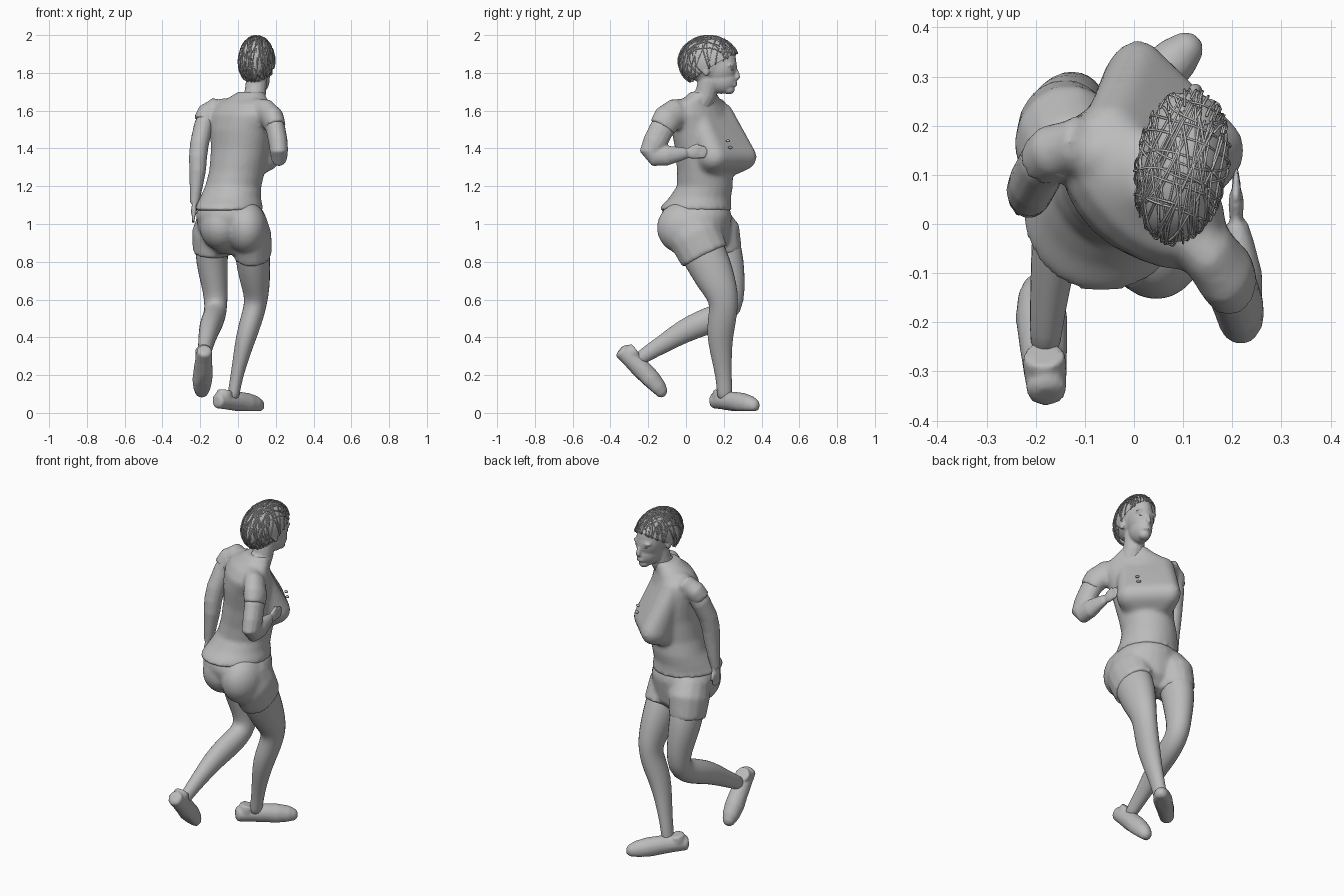
import bpy, bmesh, math, random
from mathutils import Vector, Matrix

if "Cube" in bpy.data.objects:
    bpy.data.objects.remove(bpy.data.objects["Cube"], do_unlink=True)

grey = bpy.data.materials.new("plain_grey")
grey.use_nodes = True
grey.diffuse_color = (0.5, 0.5, 0.5, 1)
grey.node_tree.nodes["Principled BSDF"].inputs["Base Color"].default_value = (0.5, 0.5, 0.5, 1)


def bridge(bm, rings):
    """Skin a list of vertex rings and close both ends."""
    n = len(rings[0])
    for a, b in zip(rings, rings[1:]):
        for i in range(n):
            j = (i + 1) % n
            bm.faces.new((a[i], a[j], b[j], b[i]))
    bm.faces.new(rings[0][::-1])
    bm.faces.new(rings[-1])


def limb(bm, path, flat=1.0, ref=(1, 0, 0), n=14):
    """Tube through (x, y, z, radius) points; flat scales it across ref."""
    pts = [Vector(p[:3]) for p in path]
    rings = []
    for i, p in enumerate(path):
        t = (pts[min(i + 1, len(pts) - 1)] - pts[max(i - 1, 0)]).normalized()
        u = Vector(ref)
        u = (u - t * u.dot(t)).normalized()
        v = t.cross(u)
        rings.append([bm.verts.new(pts[i] + p[3] * (u * math.cos(a) + v * flat * math.sin(a)))
                      for a in (math.tau * k / n for k in range(n))])
    bridge(bm, rings)


def trunk(bm, sections, n=24):
    """Horizontal ellipses: x, y, z, half width, half depth, turn."""
    rings = []
    for x, y, z, w, d, turn in sections:
        rot = Matrix.Rotation(math.radians(-turn), 3, 'Z')
        rings.append([bm.verts.new(Vector((x, y, z)) + rot @ Vector((w * math.cos(a), d * math.sin(a), 0)))
                      for a in (math.tau * k / n for k in range(n))])
    bridge(bm, rings)


def ball(bm, centre, size, turn=0, tilt=0):
    m = (Matrix.Translation(centre) @ Matrix.Rotation(math.radians(-turn), 4, 'Z')
         @ Matrix.Rotation(math.radians(tilt), 4, 'X') @ Matrix.Diagonal((*size, 1)))
    return bmesh.ops.create_uvsphere(bm, u_segments=24, v_segments=14, radius=1, matrix=m)["verts"]


def finish(name, bm, voxel=0, smooth=0, subdiv=0):
    bmesh.ops.recalc_face_normals(bm, faces=bm.faces)
    me = bpy.data.meshes.new(name)
    bm.to_mesh(me)
    bm.free()
    ob = bpy.data.objects.new(name, me)
    bpy.context.collection.objects.link(ob)
    me.materials.append(grey)
    me.polygons.foreach_set("use_smooth", [True] * len(me.polygons))
    if voxel:
        mod = ob.modifiers.new("blend", 'REMESH')
        mod.mode, mod.voxel_size, mod.use_smooth_shade = 'VOXEL', voxel, True
        mod = ob.modifiers.new("soften", 'SMOOTH')
        mod.factor, mod.iterations = 0.5, smooth
    if subdiv:
        ob.modifiers.new("round", 'SUBSURF').levels = subdiv
        ob.modifiers["round"].render_levels = subdiv
    return ob


# Shirt: cloth draped over the bust, then twisted torso and short sleeves
bm = bmesh.new()
bust = []
for centre, size, turn in (((0, .27, 1.355), (.07, .105, .08), 10), ((.13, .145, 1.355), (.085, .095, .08), 75),
                           ((-.04, .18, 1.595), (.07, .06, .05), 45), ((.09, .06, 1.595), (.06, .06, .05), 45),
                           ((.01, .13, 1.27), (.11, .09, .05), 45)):
    bust += ball(bm, centre, size, turn)
hull = bmesh.ops.convex_hull(bm, input=bust)
bmesh.ops.delete(bm, geom=list({g for g in hull["geom_interior"] if isinstance(g, bmesh.types.BMVert)}),
                 context='VERTS')
bmesh.ops.delete(bm, geom=[f for f in bm.faces if f not in set(hull["geom"])], context='FACES_ONLY')
trunk(bm, [(-.05, .05, 1.07, .178, .2, 32), (-.045, .055, 1.1, .17, .188, 32), (-.04, .075, 1.14, .16, .165, 35),
           (-.025, .1, 1.2, .15, .148, 38), (-.005, .1, 1.28, .15, .145, 42),
           (.01, .095, 1.4, .165, .14, 45), (.012, .085, 1.5, .185, .138, 45),
           (.018, .07, 1.58, .205, .122, 43), (.025, .075, 1.635, .175, .1, 42),
           (.055, .085, 1.675, .1, .08, 35), (.07, .09, 1.7, .07, .07, 25)])
limb(bm, [(-.07, .14, 1.615, .055), (-.12, .165, 1.612, .062), (-.16, .15, 1.59, .058), (-.185, .128, 1.54, .055)])
limb(bm, [(.1, -.01, 1.595, .055), (.15, -.055, 1.588, .06), (.185, -.1, 1.555, .062),
          (.2, -.128, 1.51, .056)], flat=1.3)
finish("shirt", bm, .012, 5)

# Small knots of the chest lacing
bm = bmesh.new()
for k in range(2):
    ball(bm, (.163, .234 - .012 * k, 1.405 + .035 * k), (.013, .01, .007), 45)
finish("chest_laces", bm)

# Shorts: pelvis, seat and two leg openings
bm = bmesh.new()
trunk(bm, [(-.045, .055, 1.09, .165, .18, 32), (-.04, .055, 1.04, .182, .19, 32),
           (-.03, .06, .97, .185, .17, 32), (-.03, .08, .9, .15, .14, 32), (-.03, .09, .84, .08, .08, 32)])
ball(bm, (-.09, .01, .99), (.115, .14, .13))
ball(bm, (.045, -.01, .98), (.11, .145, .14))
limb(bm, [(-.12, .12, 1.02, .1), (-.135, .165, .95, .11), (-.143, .19, .84, .096)], flat=1.15)
limb(bm, [(.05, .01, 1.02, .1), (.07, .045, .94, .108), (.078, .1, .83, .102)], flat=1.32)
finish("shorts", bm, .012, 6)

# Bare legs, deeper than wide
bm = bmesh.new()
limb(bm, [(.07, .045, .95, .09), (.076, .085, .86, .096), (.082, .13, .77, .091), (.092, .165, .69, .08),
          (.097, .195, .62, .067), (.09, .2, .56, .06), (.07, .19, .49, .06), (.045, .18, .41, .056),
          (.022, .185, .32, .046), (-.008, .2, .19, .033), (-.023, .205, .1, .033), (-.028, .205, .07, .028)], flat=1.28)
finish("planted_leg", bm, subdiv=1)
bm = bmesh.new()
limb(bm, [(-.135, .15, .97, .095), (-.142, .2, .85, .09), (-.132, .22, .74, .08), (-.12, .235, .65, .068),
          (-.116, .235, .56, .061), (-.125, .175, .51, .061), (-.14, .09, .477, .061), (-.155, -.01, .435, .055),
          (-.17, -.12, .365, .042), (-.18, -.22, .305, .034), (-.18, -.26, .275, .03)], flat=1.17)
finish("raised_leg", bm, subdiv=1)


# Shoes: one shape along +y, posed twice
def shoe(name, matrix):
    bm = bmesh.new()
    limb(bm, [(0, -.105, .06, .025), (0, -.095, .06, .04), (0, -.03, .06, .045), (0, .05, .056, .05),
              (0, .12, .046, .053), (0, .18, .038, .046), (0, .22, .033, .032), (0, .236, .033, .014)], flat=1.05)
    limb(bm, [(0, -.045, .04, .04), (0, -.045, .085, .045), (0, -.04, .115, .042)])
    for v in bm.verts:
        v.co.z = max(v.co.z, .004)
    bm.transform(matrix)
    finish(name, bm, .008, 3)


shoe("planted_shoe", Matrix.Translation((-.04, .215, .005)) @ Matrix.Rotation(math.radians(-46), 4, 'Z'))
shoe("raised_shoe", Matrix.Translation((-.18, -.31, .222)) @ Matrix.Rotation(math.radians(4), 4, 'Z')
     @ Matrix.Rotation(math.radians(-41), 4, 'X'))


# Arms with hands and fingers
def arm(name, path, wrist, reach, spread, flat):
    bm = bmesh.new()
    limb(bm, path, flat)
    wrist, reach, spread = Vector(wrist), Vector(reach), Vector(spread)
    palm = wrist + reach * .4
    limb(bm, [(*(wrist - reach * .1), .022), (*(wrist + reach * .2), .03), (*palm, .036),
              (*(wrist + reach * .6), .03)], flat=.45, ref=spread)
    for k in range(4):
        base = palm + spread * (k - 1.5) * .017
        tip = base + reach * (.62 - .06 * abs(k - 1.5))
        limb(bm, [(*base, .01), (*base.lerp(tip, .6), .0095), (*tip, .006)], n=8)
    thumb = wrist + reach * .6 + spread * .045
    limb(bm, [(*(wrist + reach * .1), .012), (*wrist.lerp(thumb, .6), .012), (*thumb, .007)], n=8)
    finish(name, bm, .007, 3)


arm("hanging_arm", [(-.145, .15, 1.6, .05), (-.183, .125, 1.52, .051), (-.205, .085, 1.42, .05),
                    (-.212, .068, 1.35, .048), (-.214, .06, 1.28, .044), (-.223, .055, 1.18, .033),
                    (-.23, .05, 1.11, .024)], (-.23, .05, 1.12), (-.008, .0, -.12), (0, 1, 0), 1.1)
arm("bent_arm", [(.17, -.08, 1.57, .05), (.2, -.13, 1.5, .052), (.213, -.165, 1.43, .051),
                 (.217, -.185, 1.385, .048), (.217, -.165, 1.362, .045), (.219, -.1, 1.362, .042),
                 (.214, -.04, 1.37, .031), (.208, 0, 1.375, .024)],
    (.208, -.01, 1.375), (.0, .125, .008), (0, 0, 1), 1.28)

# Head: skull, face and neck in a frame whose +y is the gaze
HEAD = Matrix.Translation((.098, .12, 1.86)) @ Matrix.Rotation(math.radians(-10), 4, 'Z')
bm = bmesh.new()
ball(bm, (0, 0, .005), (.08, .148, .122))
ball(bm, (0, .062, -.03), (.07, .09, .1))
ball(bm, (0, .064, -.095), (.058, .086, .076), tilt=-12)
ball(bm, (0, .108, -.148), (.032, .032, .026))
limb(bm, [(0, .135, -.02, .008), (0, .152, -.06, .012), (0, .157, -.082, .015), (0, .142, -.094, .012)], n=8)
for z in (-.114, -.125):
    ball(bm, (0, .136, z), (.026, .017, .008))
for s in (-1, 1):
    ball(bm, (s * .036, .124, -.02), (.026, .02, .01))
    ball(bm, (s * .078, -.005, -.045), (.01, .02, .034), tilt=15)
limb(bm, [(-.01, -.05, -.22, .07), (-.005, -.015, -.17, .058), (0, .0, -.1, .056), (0, 0, -.05, .05)])
bm.transform(HEAD)
finish("head", bm, .006, 4)

# Eyes
bm = bmesh.new()
for s in (-1, 1):
    ball(bm, (s * .032, .134, -.042), (.014, .007, .006), s * 15)
bm.transform(HEAD)
finish("eyes", bm)

# Hair: a close cap and a net of loose strands above the hairline
SIZE = Vector((.092, .159, .134))
bm = bmesh.new()
ball(bm, (0, 0, 0), SIZE)
bmesh.ops.bisect_plane(bm, geom=bm.verts[:] + bm.edges[:] + bm.faces[:], plane_co=(0, 0, -.045),
                       plane_no=(0, -.6, 1), clear_inner=True)
bm.transform(HEAD)
finish("hair_cap", bm)

random.seed(4)
bm = bmesh.new()
for k in range(44):
    lean = random.uniform(-.35, .35)
    axis = Vector(((1, .5, lean), (1, -.5, lean), (.1, 1, lean), (1, 0, lean))[k % 4]).normalized()
    u = axis.orthogonal().normalized()
    v = axis.cross(u)
    off = random.uniform(-.85, .85)
    run = []
    for i in range(73):
        a = math.tau * i / 72
        d = axis * off + math.sqrt(1 - off * off) * (u * math.cos(a) + v * math.sin(a))
        p = Vector([c * s for c, s in zip(d, SIZE)]) * (1.025 + .015 * math.sin(5 * a + k))
        if p.z > -.055 + .6 * p.y and i < 72:
            run.append((*p, .0028))
        else:
            if len(run) > 3:
                limb(bm, run, ref=d.orthogonal(), n=4)
            run = []
bm.transform(HEAD)
finish("hair_strands", bm)
